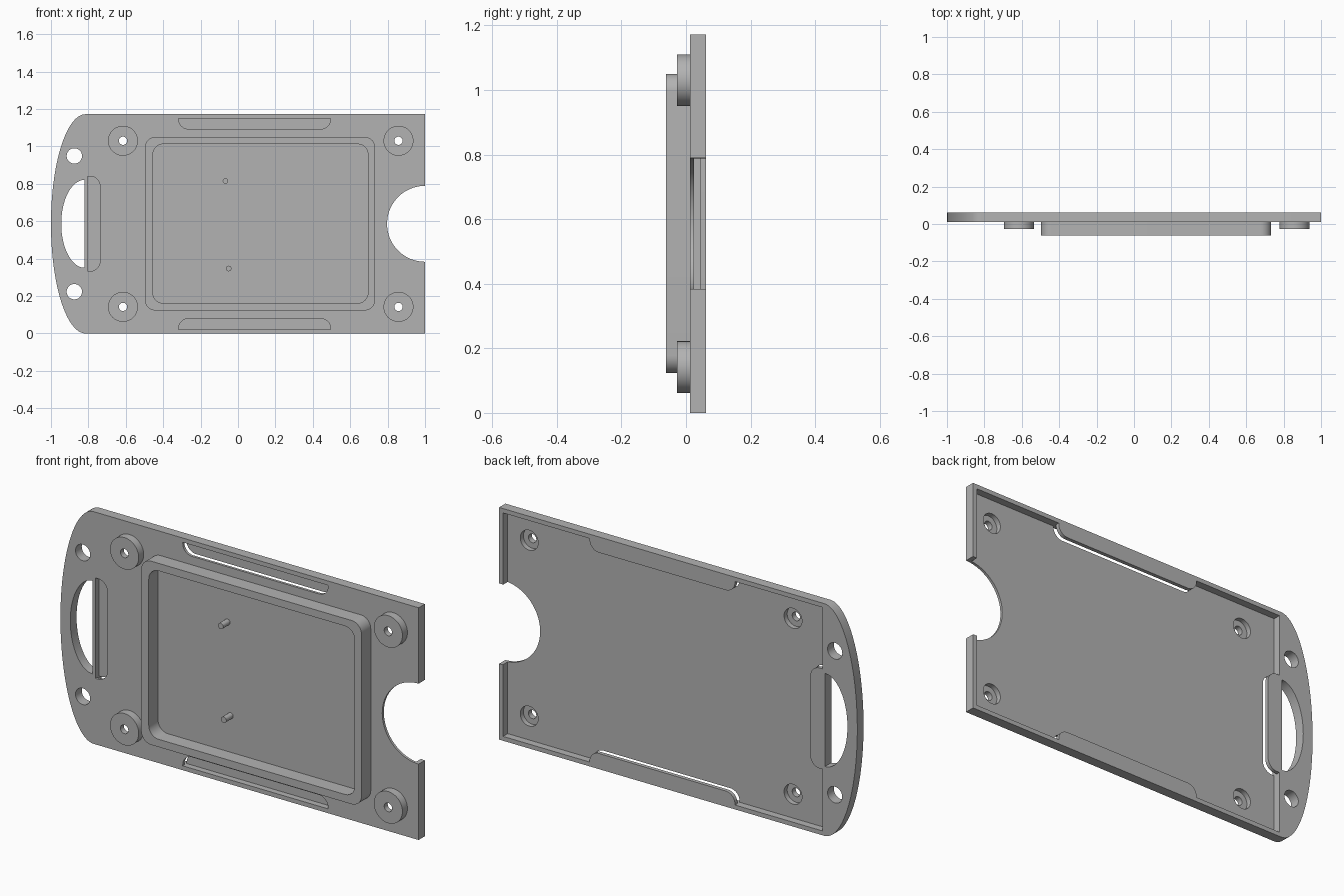
import bpy, bmesh
from math import cos, sin, pi, radians

cube = bpy.data.objects.get("Cube")
if cube:
    bpy.data.objects.remove(cube, do_unlink=True)

grey = bpy.data.materials.new("plain grey")
GREY = (0.45, 0.45, 0.45, 1)
grey.diffuse_color = GREY
grey.use_nodes = True
grey.node_tree.nodes["Principled BSDF"].inputs["Base Color"].default_value = GREY

# Depth layers, front to back
FRAME, BOSS, FRONT, FLOOR, TAB, BACK = -0.062, -0.028, 0.012, 0.025, 0.043, 0.062
TOP = 1.172
MID = TOP / 2
RIM = 0.022


def arc(cx, cz, rx, rz, a0, a1, n):
    """Points of an elliptic arc, angles in degrees."""
    return [(cx + rx * cos(radians(a0 + (a1 - a0) * i / n)),
             cz + rz * sin(radians(a0 + (a1 - a0) * i / n))) for i in range(n + 1)]


def circle(cx, cz, r, n=48):
    return arc(cx, cz, r, r, 0, 360, n)[:-1]


def rounded(x0, z0, x1, z1, r, corners=(1, 1, 1, 1)):
    """Rectangle; corners run top right, top left, bottom left, bottom right."""
    pts = []
    for k, (x, z, sx, sz) in enumerate(((x1, z1, -1, -1), (x0, z1, 1, -1),
                                        (x0, z0, 1, 1), (x1, z0, -1, 1))):
        if corners[k]:
            pts += arc(x + sx * r, z + sz * r, r, r, 90 * k, 90 * k + 90, 10)
        else:
            pts.append((x, z))
    return pts


def prism(name, outline, y0, y1):
    """Extrude an outline in the xz plane from y0 to y1."""
    bm = bmesh.new()
    face = bm.faces.new([bm.verts.new((x, y0, z)) for x, z in outline])
    side = bmesh.ops.extrude_face_region(bm, geom=[face])["geom"]
    for v in side:
        if isinstance(v, bmesh.types.BMVert):
            v.co.y = y1
    bmesh.ops.recalc_face_normals(bm, faces=bm.faces)
    mesh = bpy.data.meshes.new(name)
    bm.to_mesh(mesh)
    bm.free()
    mesh.materials.append(grey)
    obj = bpy.data.objects.new(name, mesh)
    bpy.context.collection.objects.link(obj)
    return obj


def cut(obj, outline, y0, y1):
    """Subtract a prism and bake the result."""
    cutter = prism("cutter", outline, y0, y1)
    cutter.hide_render = True
    mod = obj.modifiers.new("cut", "BOOLEAN")
    mod.operation, mod.solver, mod.object = "DIFFERENCE", "EXACT", cutter
    deps = bpy.context.evaluated_depsgraph_get()
    baked = bpy.data.meshes.new_from_object(obj.evaluated_get(deps))
    obj.modifiers.clear()
    obj.data = baked
    bpy.data.objects.remove(cutter, do_unlink=True)


parts = []

# Tray body with a bowed left end and a recess open to the back
outline = [(1, 0), (1, TOP)] + arc(-0.815, MID, 0.185, MID, 90, 270, 64)
body = prism("tray_body", outline, FRONT, BACK)
parts.append(body)
cut(body, rounded(-0.805, RIM, 1 - RIM, TOP - RIM, 0, (0, 0, 0, 0)), FLOOR, 0.1)

# Thumb notch, handle opening and cord holes
cut(body, circle(1, MID, 0.203, 96), -0.1, 0.1)
cut(body, arc(-0.82, MID, 0.125, 0.235, 90, 270, 48), -0.1, 0.1)
for z in (MID - 0.363, MID + 0.363):
    cut(body, circle(-0.875, z, 0.041), -0.1, 0.1)

# Retaining tabs at the back, each above a matching slot in the floor
tabs = {
    "top_tab": rounded(-0.317, 1.093, 0.495, TOP - RIM, 0.052, (0, 0, 1, 1)),
    "bottom_tab": rounded(-0.317, RIM, 0.495, 0.079, 0.052, (1, 1, 0, 0)),
    "end_tab": rounded(-0.805, 0.333, -0.738, 0.84, 0.052, (1, 0, 0, 1)),
}
for name, shape in tabs.items():
    cut(body, shape, -0.1, FLOOR + 0.005)
    parts.append(prism(name, shape, TAB, BACK))

# Screw bosses, bored through and counterbored from the back
for x, side in ((-0.615, "right"), (0.858, "left")):
    for z, level in ((0.142, "lower"), (TOP - 0.142, "upper")):
        boss = prism(f"{level}_{side}_boss", circle(x, z, 0.08), BOSS, FRONT)
        for obj in (boss, body):
            cut(obj, circle(x, z, 0.05), 0.0, 0.04)
            cut(obj, circle(x, z, 0.022, 32), -0.1, 0.1)
        parts.append(boss)

# Raised rounded frame on the front
frame = prism("front_frame", rounded(-0.497, 0.123, 0.733, 1.05, 0.055), FRAME, FRONT)
cut(frame, rounded(-0.455, 0.162, 0.695, 1.012, 0.055), -0.1, 0.1)
parts.append(frame)

# Locating pegs inside the frame
for name, x, z in (("upper_peg", -0.067, 0.815), ("lower_peg", -0.05, 0.347)):
    parts.append(prism(name, circle(x, z, 0.015, 24), -0.043, FRONT))

# Smooth the curved walls, keep the edges sharp
bpy.ops.object.select_all(action="DESELECT")
for obj in parts:
    obj.select_set(True)
bpy.context.view_layer.objects.active = body
bpy.ops.object.shade_smooth_by_angle(angle=radians(30))
